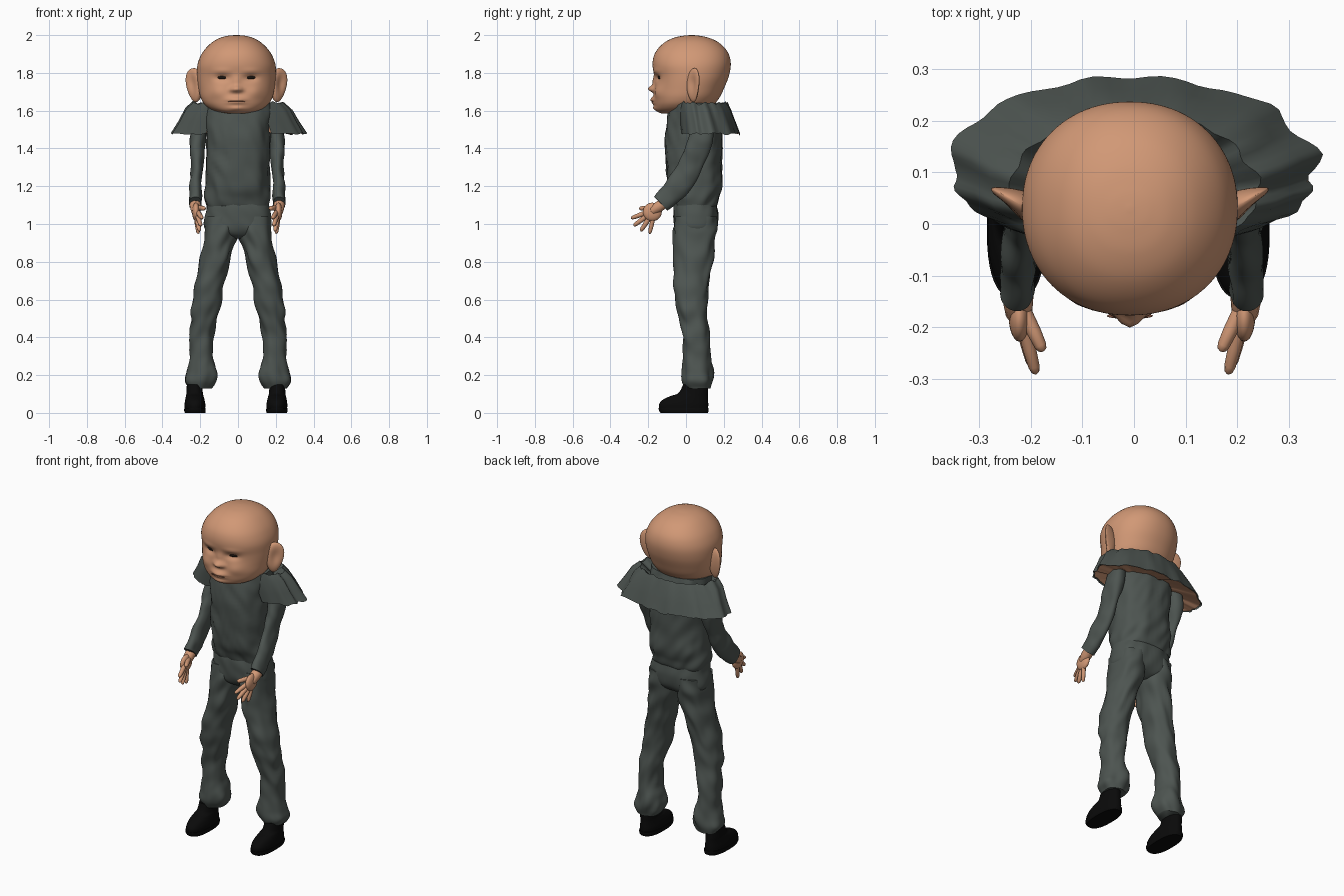
import bpy, bmesh, math
from mathutils import Vector, Matrix, noise

if "Cube" in bpy.data.objects:
    bpy.data.objects.remove(bpy.data.objects["Cube"])


def material(name, rgb):
    m = bpy.data.materials.new(name)
    m.diffuse_color = (*rgb, 1)
    m.use_nodes = True
    m.node_tree.nodes["Principled BSDF"].inputs["Base Color"].default_value = m.diffuse_color
    return m


SKIN = material("skin", (0.64, 0.315, 0.18))
CLOTH = material("grey green cloth", (0.075, 0.09, 0.082))
BLACK = material("black leather", (0.003, 0.003, 0.003))
EYE = material("dark eye", (0.012, 0.008, 0.006))
LIP = material("mouth line", (0.22, 0.09, 0.055))


def finish(bm, name, mat, mirror=False, angle=60, dx=0):
    bmesh.ops.recalc_face_normals(bm, faces=bm.faces)
    me = bpy.data.meshes.new(name)
    bm.to_mesh(me)
    bm.free()
    ob = bpy.data.objects.new(name, me)
    bpy.context.collection.objects.link(ob)
    ob.location.x = dx
    me.materials.append(mat)
    smooth(ob, mirror, angle)
    return ob


def smooth(ob, mirror, angle=60):
    bpy.ops.object.select_all(action='DESELECT')
    ob.select_set(True)
    bpy.context.view_layer.objects.active = ob
    bpy.ops.object.shade_smooth_by_angle(angle=math.radians(angle))
    if mirror:
        ob.modifiers.new("mirror", 'MIRROR').use_mirror_merge = False


def spline(rows, steps):
    """Catmull-Rom interpolation of ring rows."""
    out = []
    for i in range(len(rows) - 1):
        a, b, c, d = (rows[max(0, min(len(rows) - 1, i + k))] for k in (-1, 0, 1, 2))
        for s in range(steps):
            t = s / steps
            out.append([0.5 * (2 * q + (r - p) * t + (2 * p - 5 * q + 4 * r - w) * t * t
                               + (3 * q - p - 3 * r + w) * t ** 3)
                        for p, q, r, w in zip(a, b, c, d)])
    return out + [list(rows[-1])]


def loft(rows, n=40, steps=6, power=2.2, crease=0.0):
    """Closed loft through rings (z, x1, x2, y1, y2, slope)."""
    bm = bmesh.new()
    rings = []
    for z, x1, x2, y1, y2, slope in spline([tuple(r) + (0,) * (6 - len(r)) for r in rows], steps):
        ring = []
        for k in range(n):
            a = 2 * math.pi * k / n
            c, s = math.cos(a), math.sin(a)
            c, s = (math.copysign(abs(v) ** (2 / power), v) for v in (c, s))
            dy = s * (y2 - y1) / 2
            p = Vector(((x1 + x2) / 2 + c * (x2 - x1) / 2, (y1 + y2) / 2 + dy, z + slope * dy))
            if crease:
                q = Vector((p.x * 15, p.y * 15, p.z * 13 + p.x * 14))
                f = crease * noise.noise(q)
                p += Vector((c * f, s * f, 0))
            ring.append(bm.verts.new(p))
        rings.append(ring)
    for r, t in zip(rings, rings[1:]):
        for k in range(n):
            bm.faces.new((r[k], r[(k + 1) % n], t[(k + 1) % n], t[k]))
    bm.faces.new(rings[0])
    bm.faces.new(rings[-1])
    return bm


def sym(rows):
    return [(z, -w, w, y1, y2) for z, w, y1, y2 in rows]


def ellipsoid(name, mat, centre, radii, turn=0, mirror=False, dx=0):
    bm = bmesh.new()
    bmesh.ops.create_uvsphere(bm, u_segments=24, v_segments=14, radius=1)
    bm.transform(Matrix.Translation(centre) @ Matrix.Rotation(turn, 4, 'Z')
                 @ Matrix.Diagonal((*radii, 1)))
    return finish(bm, name, mat, mirror, dx=dx)


HEAD_X, SHOE_X, ARM_X = -.008, -.011, -.004  # the figure leans slightly to one side

# Head with sculpted face bumps
head_bm = loft(sym([
    (1.585, .05, -.13, .06), (1.60, .12, -.155, .10), (1.63, .166, -.166, .145),
    (1.67, .190, -.168, .178), (1.72, .201, -.165, .202), (1.78, .208, -.166, .226),
    (1.84, .207, -.177, .237), (1.89, .190, -.17, .23), (1.93, .163, -.147, .207),
    (1.965, .125, -.108, .167), (1.987, .083, -.06, .117), (1.997, .042, -.012, .068),
    (2.0, .005, .025, .035)]), n=96, steps=8, power=2.15)
BUMPS = [  # x, z, width, height, push forward
    (0, 1.715, .024, .018, .034), (0, 1.755, .016, .03, .012), (.024, 1.71, .012, .011, .010),
    (0, 1.655, .045, .020, .022), (0, 1.648, .04, .004, -.007), (0, 1.612, .04, .014, .012),
    (.075, 1.772, .034, .017, -.016), (.10, 1.70, .045, .035, .012), (.08, 1.81, .05, .015, .005)]
for v in head_bm.verts:
    if v.co.y < 0:
        x, z = v.co.x, v.co.z
        v.co.y -= sum(h * math.exp(-((abs(x) - bx) / w) ** 2 - ((z - bz) / t) ** 2)
                      for bx, bz, w, t, h in BUMPS)
head = finish(head_bm, "head", SKIN, dx=HEAD_X)


def face_y(x, z):
    return min((v.co for v in head.data.vertices if v.co.y < 0),
               key=lambda c: (c.x - x) ** 2 + (c.z - z) ** 2).y


# Eyes and mouth line
ellipsoid("eyes", EYE, (.075, face_y(.075, 1.775) + .002, 1.777), (.033, .009, .011), .25, True, HEAD_X)
ellipsoid("mouth", LIP, (0, face_y(0, 1.648) + .003, 1.648), (.045, .006, .0035), dx=HEAD_X)

# Ears: dished ellipsoids swept back, thick where they meet the head
ear = bmesh.new()
bmesh.ops.create_uvsphere(ear, u_segments=40, v_segments=28, radius=1)
for v in ear.verts:
    u, t, h = v.co
    dish = .016 * math.exp(-((u - .1) / .5) ** 2 - ((h - .1) / .55) ** 2) if t < 0 else 0
    v.co = (u * .052 * (1 + .25 * h) - .006 * (1 - h), t * .026 * (1 - .5 * u) + dish, h * .09)
ear.transform(Matrix.Translation((.226, .045, 1.735)) @ Matrix.Rotation(.5, 4, 'Z'))
finish(ear, "ears", SKIN, True, dx=HEAD_X)

# Neck
finish(loft(sym([(1.48, .13, -.05, .13), (1.56, .14, -.06, .14), (1.66, .15, -.07, .15)])),
       "neck", SKIN)

# Tunic, with a blouse over the waist
finish(loft(sym([
    (1.08, .16, -.05, .15), (1.10, .168, -.062, .163), (1.14, .173, -.076, .172),
    (1.20, .168, -.095, .192), (1.30, .166, -.104, .188), (1.45, .171, -.108, .19),
    (1.55, .178, -.10, .18), (1.64, .18, -.078, .15)]), n=64, power=2.5, crease=.013),
    "tunic", CLOTH)

# Trousers: seat and legs
finish(loft(sym([
    (1.14, .16, -.055, .15), (1.09, .169, -.064, .163), (1.04, .176, -.066, .172),
    (.98, .178, -.062, .163), (.945, .14, -.045, .14), (.922, .05, -.01, .10)]),
    n=64, power=2.4, crease=.008), "trouser_seat", CLOTH)
finish(loft([
    (1.04, .008, .172, -.055, .165), (.98, .003, .179, -.064, .163), (.93, .004, .184, -.066, .155),
    (.85, .03, .19, -.067, .145),
    (.75, .055, .21, -.065, .132), (.65, .08, .232, -.062, .12), (.58, .095, .246, -.058, .112),
    (.50, .11, .25, -.035, .115), (.40, .13, .255, -.016, .125), (.30, .138, .258, -.016, .13),
    (.22, .108, .266, -.026, .14), (.17, .115, .28, -.022, .142), (.13, .14, .265, 0, .135)],
    power=2.3, crease=.014), "trouser_legs", CLOTH, True)

# Shoes: sole and upper
finish(loft([(0, .162, .27, -.135, .116), (.012, .16, .274, -.143, .12),
             (.025, .161, .273, -.145, .12)], steps=2, power=2.5), "shoe_soles", BLACK, True, 40, SHOE_X)
finish(loft([
    (.02, .163, .271, -.142, .117), (.045, .162, .272, -.143, .118), (.068, .166, .269, -.125, .117),
    (.088, .171, .265, -.085, .116), (.105, .175, .262, -.04, .116), (.15, .178, .26, -.015, .116)]),
    "shoe_uppers", BLACK, True, dx=SHOE_X)

# Sleeves, bent forward
finish(loft([
    (1.57, .155, .225, .03, .14), (1.47, .168, .248, .02, .145), (1.40, .174, .25, -.003, .13),
    (1.32, .18, .246, -.04, .10, -.1), (1.25, .185, .247, -.08, .06, -.2),
    (1.185, .188, .252, -.116, .005, -.45), (1.145, .186, .256, -.142, -.05, -.75),
    (1.107, .186, .257, -.163, -.098, -1.1)], power=2.1, crease=.010), "sleeves", CLOTH, True, dx=ARM_X)

# Hands: palm, wrist, four fingers and a thumb
ellipsoid("palms", SKIN, (.218, -.178, 1.064), (.021, .050, .049), 0, True, ARM_X)
cu = bpy.data.curves.new("fingers", 'CURVE')
cu.dimensions = '3D'
cu.bevel_depth = 1
cu.bevel_resolution = 3
cu.use_fill_caps = True
digits = [((.224, -.10, 1.122), (.218, -.19, 1.06), .030),
          ((.212, -.19, 1.068), (.186, -.291, 1.030), .0130),
          ((.214, -.19, 1.055), (.192, -.278, .990), .0130),
          ((.216, -.185, 1.045), (.200, -.24, .962), .0130),
          ((.218, -.172, 1.04), (.206, -.193, .948), .0120),
          ((.208, -.17, 1.085), (.172, -.247, 1.082), .0140)]
for a, b, r in digits:
    sp = cu.splines.new('POLY')
    sp.points.add(4)
    for p, (t, k) in zip(sp.points, ((0, 1), (.5, 1), (.85, .85), (.96, .6), (1, .15))):
        p.co = (*Vector(a).lerp(Vector(b), t), 1)
        p.radius = r * k
fingers = bpy.data.objects.new("fingers", cu)
bpy.context.collection.objects.link(fingers)
fingers.location.x = ARM_X
cu.materials.append(SKIN)
bpy.ops.object.select_all(action='DESELECT')
fingers.select_set(True)
bpy.context.view_layer.objects.active = fingers
bpy.ops.object.convert(target='MESH')
smooth(bpy.context.view_layer.objects.active, True)


def collar_sheet(name, mat, profile, ragged):
    """Sheet swept around the back; profile rows: rx, ry back, ry front, y centre, z."""
    bm = bmesh.new()
    n, rings = 72, []
    for rx, rb, rf, yc, z in profile:
        ring = []
        for k in range(n + 1):
            a = math.radians(-150 + 300 * k / n)
            c = math.cos(a)
            f = 1 + ragged * noise.noise(Vector((a * 4, z * 5, 1)))
            ring.append(bm.verts.new((rx * math.sin(a) * f, yc + (rb if c > 0 else rf) * c * f,
                                      z + .25 * ragged * noise.noise(Vector((a * 5, z * 4, 7))))))
        rings.append(ring)
    for r, t in zip(rings, rings[1:]):
        for k in range(n):
            bm.faces.new((r[k], r[k + 1], t[k + 1], t[k]))
    return finish(bm, name, mat)


# Flared collar and its skin-coloured underside
collar_sheet("collar", CLOTH, [
    (.16, .11, .10, .05, 1.575), (.20, .138, .10, .055, 1.61), (.24, .158, .115, .06, 1.642),
    (.28, .168, .125, .07, 1.605), (.318, .178, .135, .085, 1.54), (.358, .188, .142, .098, 1.478)], .07)
collar_sheet("collar_underside", SKIN, [
    (.350, .182, .132, .098, 1.482), (.29, .155, .12, .085, 1.497), (.23, .13, .10, .07, 1.512),
    (.16, .10, .08, .06, 1.525)], .05)
